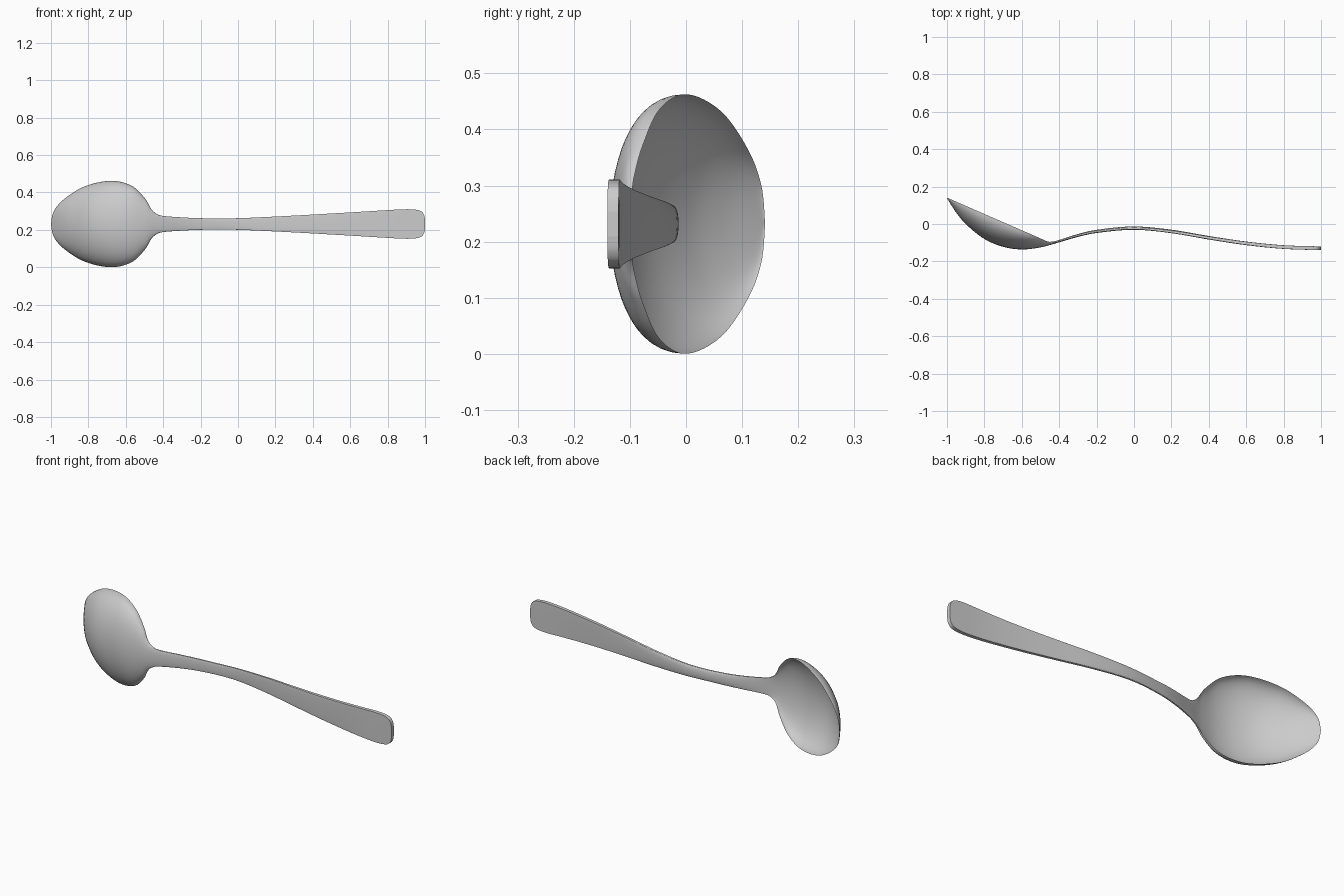
import bpy
import bmesh
from math import sin, cos, pi

cube = bpy.data.objects.get("Cube")
if cube:
    bpy.data.objects.remove(cube, do_unlink=True)

MID_Z = 0.2315
ACROSS = 28
STEPS = 8


def hermite(p0, p1, m0, m1, t):
    return ((2 * t**3 - 3 * t**2 + 1) * p0 + (t**3 - 2 * t**2 + t) * m0
            + (3 * t**2 - 2 * t**3) * p1 + (t**3 - t**2) * m1)


def curve(points, x):
    """Smooth height of a profile at x."""
    last = len(points) - 1

    def slope(i):
        a, b = points[max(i - 1, 0)], points[min(i + 1, last)]
        return (b[1] - a[1]) / (b[0] - a[0])

    i = 0
    while i < last - 1 and x > points[i + 1][0]:
        i += 1
    (x0, y0), (x1, y1) = points[i], points[i + 1]
    d = x1 - x0
    t = min(max((x - x0) / d, 0), 1)
    return hermite(y0, y1, slope(i) * d, slope(i + 1) * d, t)


def trace(points):
    """Smooth parametric path through the outline points."""
    last = len(points) - 1

    def tangent(i, k):
        return (points[min(i + 1, last)][k] - points[max(i - 1, 0)][k]) / 2

    path = [points[0]]
    for i in range(last):
        for s in range(1, STEPS + 1):
            path.append(tuple(
                hermite(points[i][k], points[i + 1][k],
                        tangent(i, k), tangent(i + 1, k), s / STEPS)
                for k in (0, 1)))
    return path


# Half-width outline, from bowl tip to handle end
outline = [(-1, 0), (-.985, .068), (-.93, .133), (-.82, .201), (-.68, .231),
           (-.57, .205), (-.5, .14), (-.465, .083), (-.44, .058), (-.39, .042),
           (-.2, .031), (0, .031), (.3, .045), (.6, .062), (.85, .077),
           (.93, .078), (.975, .07), (.994, .05), (1, .022)]
# Side profiles: convex front, rim line, and the thickness at middle and edge
front = [(-1, .138), (-.95, .06), (-.9, 0), (-.8, -.08), (-.7, -.122),
         (-.6, -.136), (-.5, -.125), (-.4, -.098), (-.3, -.069), (-.2, -.048),
         (0, -.031), (.2, -.049), (.4, -.083), (.6, -.113), (.8, -.133), (1, -.14)]
rim = [(-1, .141), (-.7, .01), (-.5, -.077), (-.46, -.094), (-.43, -.093),
       (-.4, -.086), (-.3, -.058), (-.2, -.038), (0, -.021), (.2, -.037),
       (.4, -.067), (.6, -.095), (.8, -.114), (1, -.12)]
middle_thick = [(-1, .002), (-.9, .007), (-.5, .009), (-.4, .013), (-.2, .017), (1, .02)]
edge_thick = [(-1, .003), (-.5, .003), (-.4, .006), (0, .007), (.5, .015), (1, .02)]

# Loft the closed cross-sections along the length
bm = bmesh.new()
rings = []
angles = [pi * (j / ACROSS - .5) for j in range(ACROSS + 1)]
for x, width in trace(outline):
    y_front = curve(front, x)
    y_back = y_front + curve(middle_thick, x)
    back_edge = curve(rim, x)
    front_edge = back_edge - curve(edge_thick, x)
    ring = [bm.verts.new((x, front_edge + (y_front - front_edge) * cos(a),
                          MID_Z + width * sin(a))) for a in angles]
    ring += [bm.verts.new((x, back_edge + (y_back - back_edge) * cos(a),
                           MID_Z + width * sin(a))) for a in reversed(angles)]
    rings.append(ring)
for r0, r1 in zip(rings, rings[1:]):
    for j in range(len(r0)):
        k = (j + 1) % len(r0)
        bm.faces.new((r0[j], r0[k], r1[k], r1[j]))
bm.faces.new(rings[-1])
bmesh.ops.remove_doubles(bm, verts=bm.verts, dist=0.0002)
bmesh.ops.recalc_face_normals(bm, faces=bm.faces)
mesh = bpy.data.meshes.new("spoon")
bm.to_mesh(mesh)
bm.free()

# One plain metal grey
steel = bpy.data.materials.new("steel_grey")
steel.use_nodes = True
colour = (0.6, 0.6, 0.6, 1)
steel.diffuse_color = colour
steel.node_tree.nodes["Principled BSDF"].inputs["Base Color"].default_value = colour
mesh.materials.append(steel)

spoon = bpy.data.objects.new("spoon", mesh)
bpy.context.collection.objects.link(spoon)
bpy.context.view_layer.objects.active = spoon
spoon.select_set(True)
bpy.ops.object.shade_smooth_by_angle(angle=0.6)
